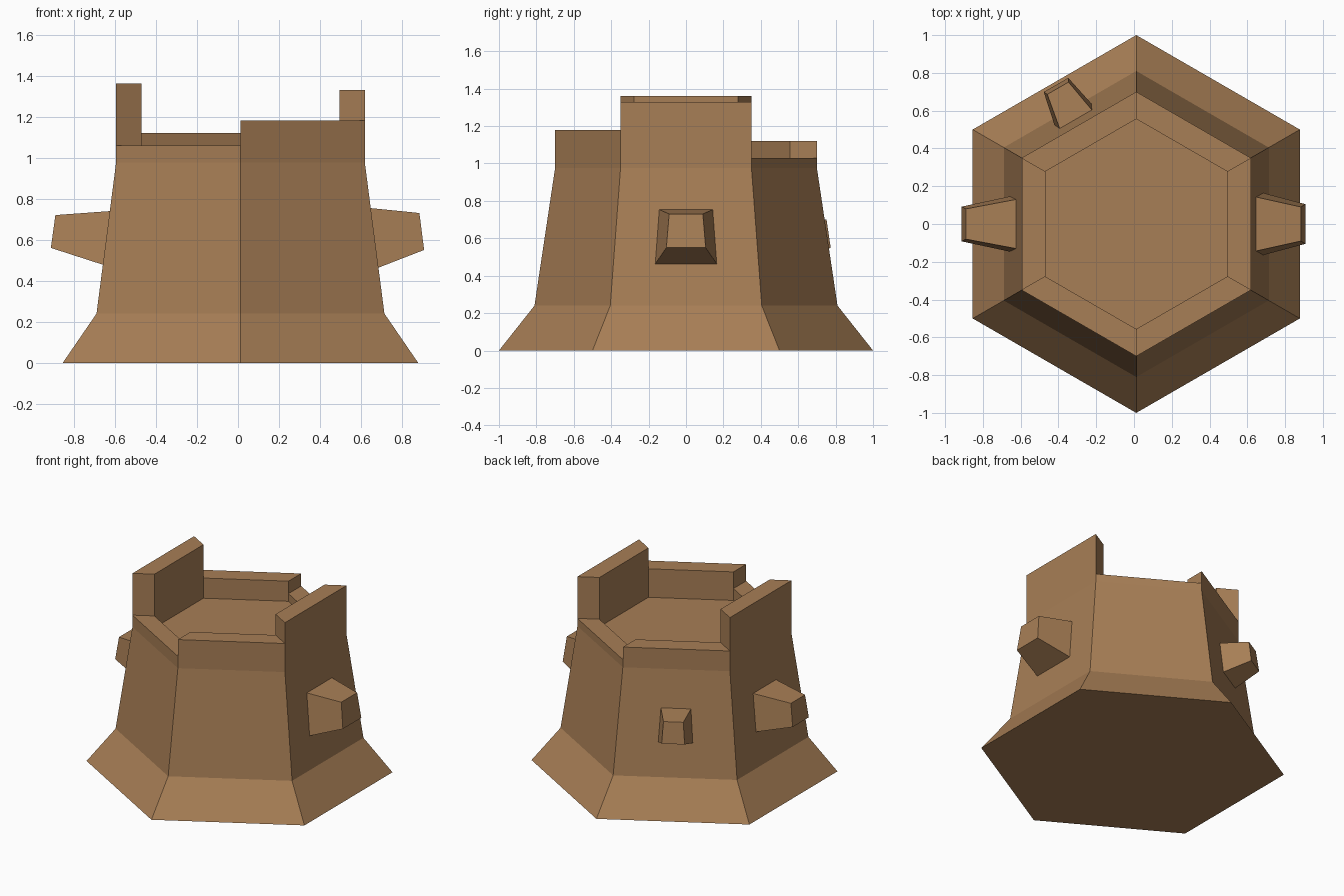
import bpy
import bmesh
from math import cos, sin, radians
from mathutils import Vector

cube = bpy.data.objects.get("Cube")
if cube:
    bpy.data.objects.remove(cube, do_unlink=True)

# One earthy brown for everything
brown = bpy.data.materials.new("brown_clay")
brown.use_nodes = True
color = (0.39, 0.21, 0.092, 1)
brown.diffuse_color = color
brown.node_tree.nodes["Principled BSDF"].inputs["Base Color"].default_value = color

CX = 0.012            # tower axis
FOOT, SKIRT, NECK = (1.0, 0.0), (0.81, 0.24), (0.70, 0.975)   # radius, height
INNER = 0.556         # inside radius of the parapet
APOTHEM = cos(radians(30))


def corner(radius, angle, z):
    a = radians(angle)
    return Vector((CX + radius * cos(a), radius * sin(a), z))


def hex_ring(radius, z):
    return [corner(radius, 30 + 60 * i, z) for i in range(6)]


def loft(name, rings):
    """Closed solid skinned through rings of equal point count."""
    bm = bmesh.new()
    loops = [[bm.verts.new(p) for p in ring] for ring in rings]
    n = len(loops[0])
    for low, high in zip(loops, loops[1:]):
        for i in range(n):
            j = (i + 1) % n
            bm.faces.new((low[i], low[j], high[j], high[i]))
    bm.faces.new(loops[0][::-1])
    bm.faces.new(loops[-1])
    bmesh.ops.recalc_face_normals(bm, faces=bm.faces)
    mesh = bpy.data.meshes.new(name)
    bm.to_mesh(mesh)
    bm.free()
    mesh.materials.append(brown)
    obj = bpy.data.objects.new(name, mesh)
    bpy.context.collection.objects.link(obj)
    return obj


def wall_distance(z):
    """Distance from the axis to the sloping wall at height z."""
    t = (z - SKIRT[1]) / (NECK[1] - SKIRT[1])
    return APOTHEM * (SKIRT[0] + t * (NECK[0] - SKIRT[0]))


def peg(name, angle, base, tip):
    """Tapered peg; each end is (half width, reach, z) for bottom and top."""
    a = radians(angle)
    out, side = Vector((cos(a), sin(a), 0)), Vector((-sin(a), cos(a), 0))
    rings = []
    for bottom, top in (base, tip):
        ring = []
        for (w, reach, z), signs in ((bottom, (-1, 1)), (top, (1, -1))):
            ring += [Vector((CX, 0, z)) + out * reach + side * w * s for s in signs]
        rings.append(ring)
    return loft(name, rings)


def wall_edge(half_width, z):
    return (half_width, wall_distance(z) - 0.01, z)


# Tower body with flared skirt
loft("tower_body", [hex_ring(r, z) for r, z in (FOOT, SKIRT, NECK)])

# Mitred parapet walls of uneven height
parapet = {
    "left": (0, 1.33), "back_left": (60, 1.03), "back_right": (120, 1.12),
    "right": (180, 1.36), "front_right": (240, 1.06), "front_left": (300, 1.18),
}
for side_name, (angle, top) in parapet.items():
    plan = ((INNER, -30), (NECK[0], -30), (NECK[0], 30), (INNER, 30))
    loft(side_name + "_parapet",
         [[corner(r, angle + d, z) for r, d in plan] for z in (NECK[1], top)])

# Pegs sticking out of the walls
peg("left_peg", 0, (wall_edge(0.167, 0.46), wall_edge(0.145, 0.755)),
    ((0.105, 0.895, 0.55), (0.09, 0.872, 0.73)))
peg("right_peg", 180, (wall_edge(0.148, 0.475), wall_edge(0.132, 0.74)),
    ((0.092, 0.924, 0.56), (0.08, 0.902, 0.72)))
peg("back_peg", 120, (wall_edge(0.115, 0.475), wall_edge(0.10, 0.71)),
    ((0.075, 0.85, 0.55), (0.065, 0.83, 0.70)))
